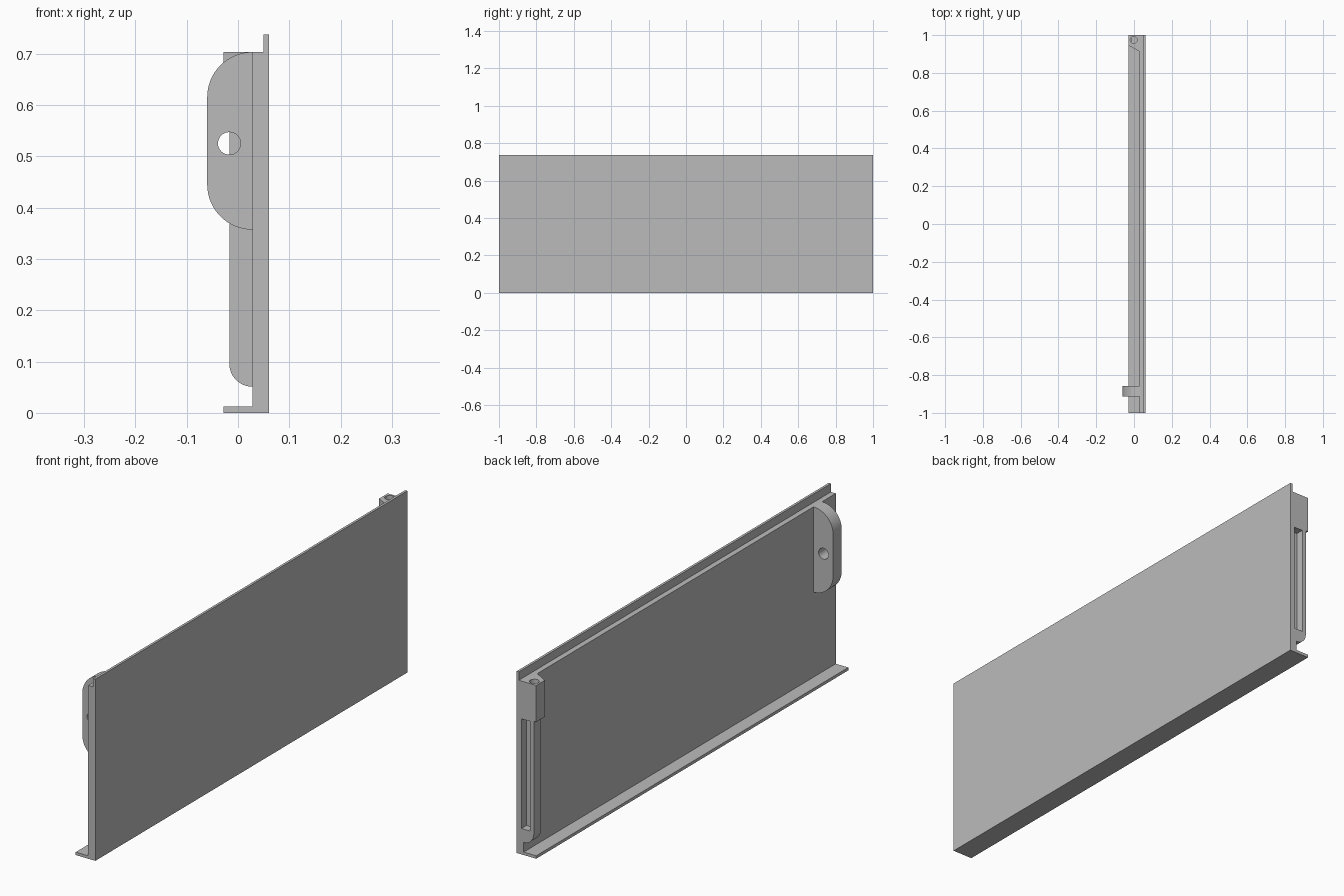
import bpy, bmesh, math
from mathutils import Vector

cube = bpy.data.objects.get("Cube")
if cube:
    bpy.data.objects.remove(cube, do_unlink=True)

grey = bpy.data.materials.new("plain_grey")
grey.use_nodes = True
COLOUR = (0.5, 0.5, 0.5, 1)
grey.diffuse_color = COLOUR
grey.node_tree.nodes["Principled BSDF"].inputs["Base Color"].default_value = COLOUR


def prism(name, profile, axis, start, end):
    """Extrude a profile along y (points are x, z) or z (points are x, y)."""
    def place(a, b, t):
        return Vector((a, t, b)) if axis == "y" else Vector((a, b, t))
    bm = bmesh.new()
    face = bm.faces.new([bm.verts.new(place(a, b, start)) for a, b in profile])
    extruded = bmesh.ops.extrude_face_region(bm, geom=[face])
    moved = [v for v in extruded["geom"] if isinstance(v, bmesh.types.BMVert)]
    bmesh.ops.translate(bm, verts=moved, vec=place(0, 0, end - start))
    bmesh.ops.recalc_face_normals(bm, faces=bm.faces)
    mesh = bpy.data.meshes.new(name)
    bm.to_mesh(mesh)
    bm.free()
    mesh.materials.append(grey)
    obj = bpy.data.objects.new(name, mesh)
    bpy.context.collection.objects.link(obj)
    return obj


def arc(cx, cy, r, a0, a1, n=16):
    angles = [math.radians(a0 + (a1 - a0) * i / n) for i in range(n + 1)]
    return [(cx + r * math.cos(a), cy + r * math.sin(a)) for a in angles]


def circle(cx, cy, r):
    return arc(cx, cy, r, 0, 360, 32)[:-1]


def rect(a0, b0, a1, b1):
    return [(a0, b0), (a1, b0), (a1, b1), (a0, b1)]


def activate(obj):
    bpy.ops.object.select_all(action="DESELECT")
    obj.select_set(True)
    bpy.context.view_layer.objects.active = obj


def cut(cutter, *targets):
    cutter.hide_render = True
    for obj in targets:
        mod = obj.modifiers.new("cut", "BOOLEAN")
        mod.operation = "DIFFERENCE"
        mod.solver = "EXACT"
        mod.object = cutter
        activate(obj)
        bpy.ops.object.modifier_apply(modifier=mod.name)
    bpy.data.objects.remove(cutter, do_unlink=True)


INNER, OUTER, TOP = 0.028, 0.06, 0.703
LEDGE = -0.028

# Panel with bottom flange and thin upper lip
panel = prism("panel", [
    (LEDGE, 0), (OUTER, 0), (OUTER, 0.737), (0.05, 0.737), (0.05, TOP),
    (INNER, TOP), (INNER, 0.012), (LEDGE, 0.012)], "y", -1, 1)

# Rounded mounting lug with a through hole
R = 0.088
lug = prism("mounting_lug",
            arc(INNER, TOP - R, R, 90, 180) + arc(INNER, 0.357 + R, R, 180, 270),
            "y", -0.912, -0.857)
cut(prism("lug_cutter", circle(-0.017, 0.525, 0.022), "y", -1.1, -0.7), lug)

# Slotted rail at the rear end, with a rounded foot
rail = prism("end_rail",
             [(INNER, 0.555), (-0.017, 0.555)] + arc(INNER, 0.096, 0.045, 180, 270),
             "y", 0.955, 1)
cut(prism("slot_cutter", rect(0.0, 0.105, 0.038, 0.55), "y", 0.968, 1.1), panel, rail)

# Wedge-sided block above the rail, with a vertical bore
block = prism("end_block",
              [(INNER, 1), (LEDGE, 1), (LEDGE, 0.945), (INNER, 0.913)],
              "z", 0.555, TOP)
cut(prism("bore_cutter", circle(-0.002, 0.974, 0.018), "z", 0.5, 0.8), block)

for obj in (panel, lug, rail, block):
    activate(obj)
    bpy.ops.object.shade_smooth_by_angle(angle=math.radians(30))
